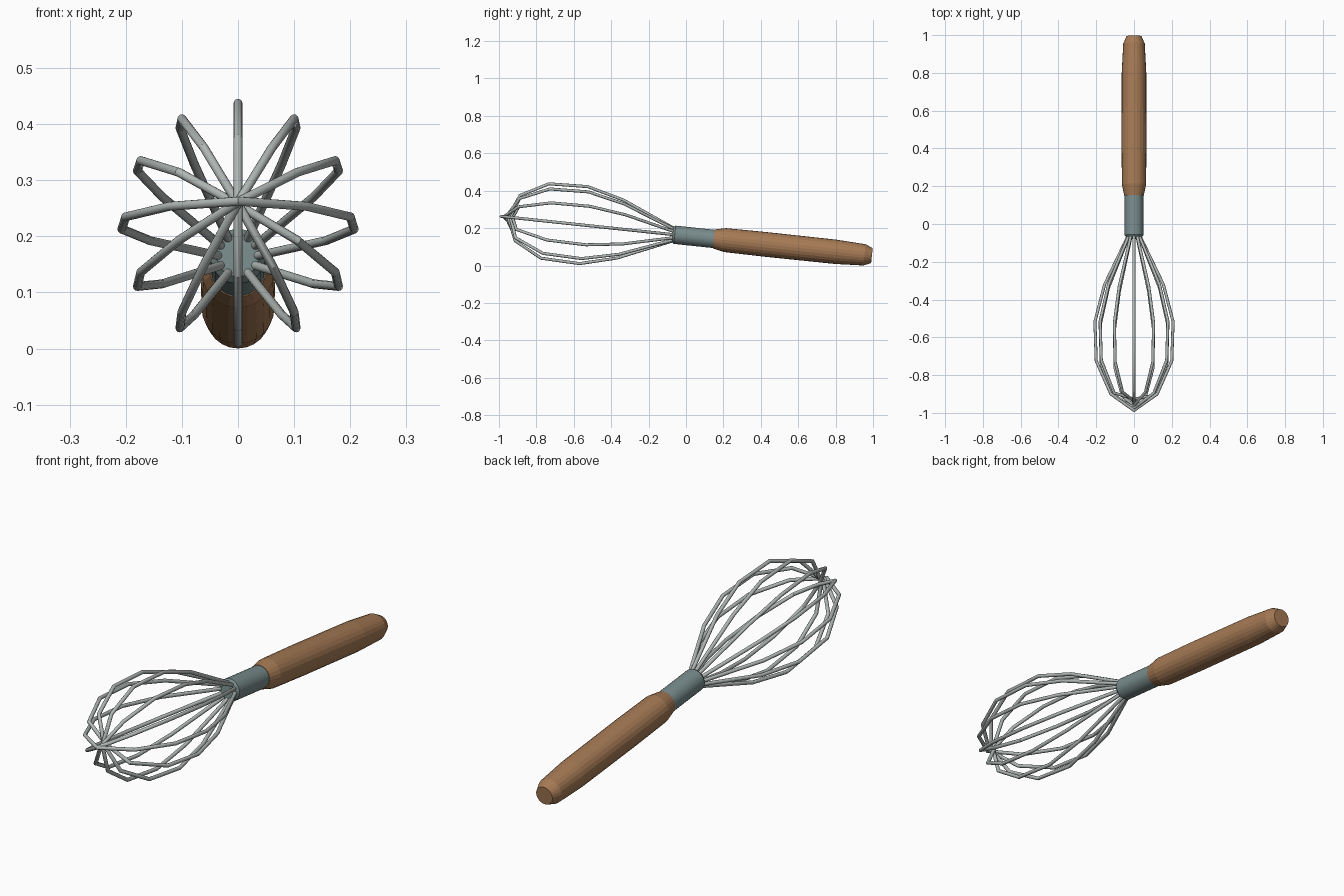
import bpy
import bmesh
import math
from mathutils import Matrix, Vector

cube = bpy.data.objects.get("Cube")
if cube:
    bpy.data.objects.remove(cube)

# Tilted frame: local z runs from the collar mouth to the whisk tip
axis = Vector((0, -0.9944, 0.1054)).normalized()
side = Vector((1, 0, 0))
up = axis.cross(side)
FRAME = Matrix.Translation((0, -0.075, 0.166)) @ Matrix((side, up, axis)).transposed().to_4x4()


def material(name, rgb, rough):
    mat = bpy.data.materials.new(name)
    mat.use_nodes = True
    mat.diffuse_color = (*rgb, 1)
    shader = mat.node_tree.nodes["Principled BSDF"]
    shader.inputs["Base Color"].default_value = (*rgb, 1)
    shader.inputs["Roughness"].default_value = rough
    return mat


wood = material("warm wood", (0.38, 0.195, 0.09), 0.6)
steel = material("bright steel", (0.44, 0.48, 0.46), 0.4)
collar_grey = material("blue grey metal", (0.19, 0.26, 0.26), 0.4)


def add_object(name, bm, mat, smooth):
    bm.transform(FRAME)
    bmesh.ops.recalc_face_normals(bm, faces=bm.faces)
    mesh = bpy.data.meshes.new(name)
    bm.to_mesh(mesh)
    bm.free()
    mesh.materials.append(mat)
    obj = bpy.data.objects.new(name, mesh)
    bpy.context.collection.objects.link(obj)
    if smooth:
        bpy.ops.object.select_all(action='DESELECT')
        obj.select_set(True)
        bpy.context.view_layer.objects.active = obj
        bpy.ops.object.shade_smooth_by_angle(angle=math.radians(35))


def skin(bm, rings):
    """Bridge consecutive rings of points into a closed skin."""
    loops = [[bm.verts.new(p) for p in ring] for ring in rings]
    n = len(loops[0])
    for a, b in zip(loops, loops[1:]):
        for i in range(n):
            j = (i + 1) % n
            bm.faces.new((a[i], a[j], b[j], b[i]))
    bm.faces.new(loops[0])
    bm.faces.new(loops[-1])


def lathe(name, profile, sides, mat, smooth):
    bm = bmesh.new()
    turns = [2 * math.pi * i / sides for i in range(sides)]
    skin(bm, [[Vector((r * math.cos(t), r * math.sin(t), s)) for t in turns]
              for s, r in profile])
    add_object(name, bm, mat, smooth)


def wire(name, path, normal, radius, sides=12):
    """Sweep a round wire along a planar path with mitred corners."""
    bm = bmesh.new()
    rings = []
    for i, p in enumerate(path):
        before = (p - path[i - 1]).normalized() if i else None
        after = (path[i + 1] - p).normalized() if i + 1 < len(path) else None
        before, after = before or after, after or before
        tangent = (before + after).normalized()
        mitre = normal.cross(tangent) / max(tangent.dot(after), 0.4)
        rings.append([p + radius * (math.cos(t) * normal + math.sin(t) * mitre)
                      for t in (2 * math.pi * k / sides for k in range(sides))])
    skin(bm, rings)
    add_object(name, bm, steel, True)


# Wooden handle with tapered shoulder and flat butt
lathe("handle", [(-0.225, 0.051), (-0.285, 0.064), (-0.5, 0.066), (-0.88, 0.065),
                 (-1.035, 0.057), (-1.075, 0.04)], 24, wood, False)

# Metal collar with chamfered mouth
lathe("collar", [(-0.24, 0.049), (-0.015, 0.049), (0, 0.038)], 32, collar_grey, True)

# Six wire loops rooted round the collar rim, each tip slightly behind the last
LOOPS = 6
half = [(-0.02, 0.03), (0.0, 0.037), (0.278, 0.156), (0.475, 0.207),
        (0.683, 0.2), (0.83, 0.122)]
for k in range(LOOPS):
    angle = math.pi * k / LOOPS
    out = Vector((math.cos(angle), math.sin(angle), 0))
    normal = Vector((-math.sin(angle), math.cos(angle), 0))
    lift = Vector((0, 0, 1))
    # Level loops bulge a little nearer the collar than upright ones
    shift = 0.03 * math.cos(angle) ** 2
    arm = [(s - shift if 0 < s < 0.8 else s, r) for s, r in half]
    path = [lift * s + out * r for s, r in arm]
    path.append(lift * (0.917 - 0.012 * k))
    path += [lift * s - out * r for s, r in reversed(arm)]
    wire(f"wire_loop_{k + 1}", path, normal, 0.008)
